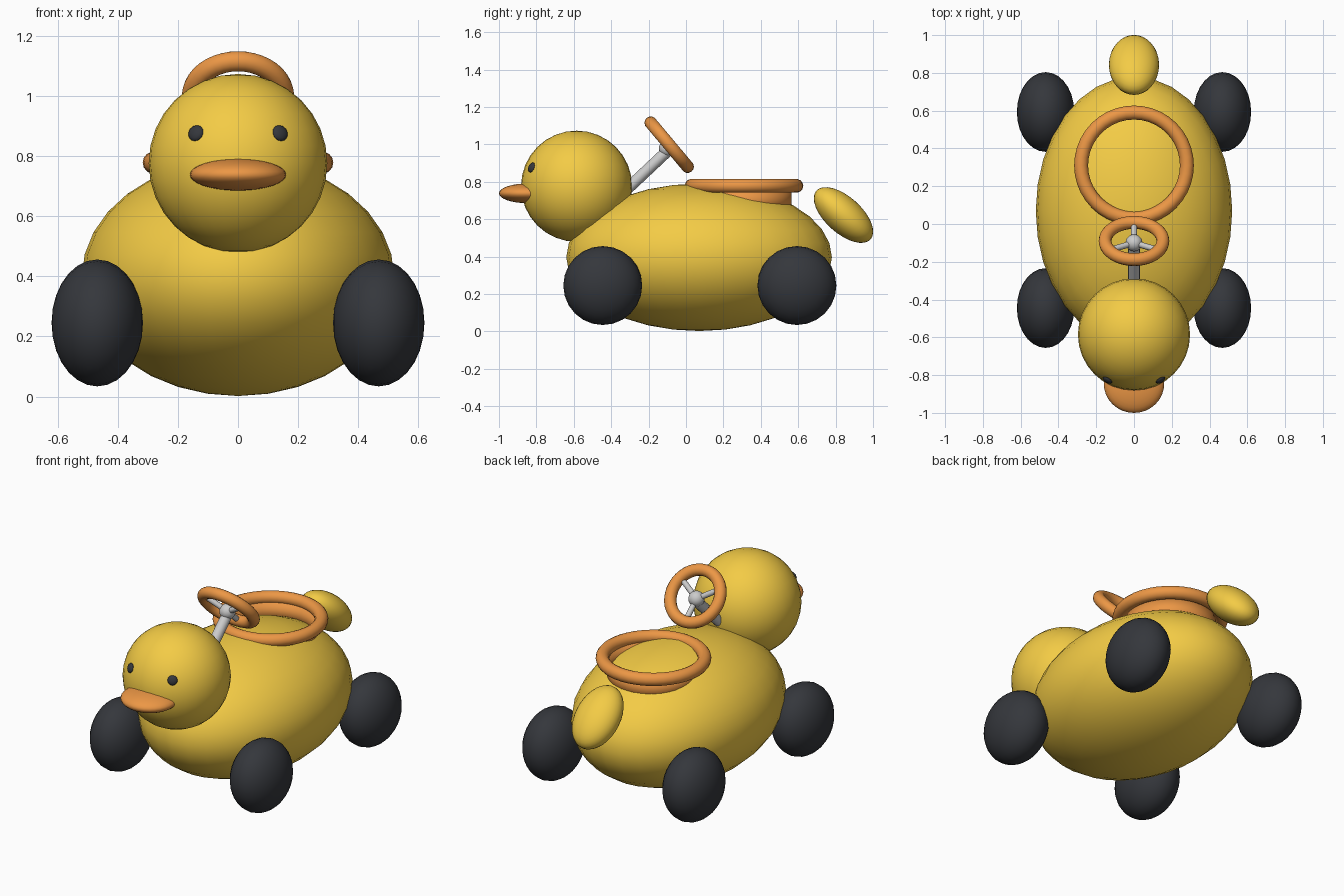
import bpy
from math import radians, cos, sin
from mathutils import Vector

if "Cube" in bpy.data.objects:
    bpy.data.objects.remove(bpy.data.objects["Cube"])


def material(name, rgb):
    m = bpy.data.materials.new(name)
    m.diffuse_color = (*rgb, 1)
    m.use_nodes = True
    m.node_tree.nodes["Principled BSDF"].inputs["Base Color"].default_value = m.diffuse_color
    return m


YELLOW = material("yellow", (0.90, 0.60, 0.06))
ORANGE = material("orange", (0.84, 0.31, 0.06))
BLACK = material("black", (0.035, 0.038, 0.045))


def finish(name, mat=None):
    o = bpy.context.object
    o.name = name
    bpy.ops.object.transform_apply(location=False, rotation=False, scale=True)
    bpy.ops.object.shade_smooth_by_angle(angle=radians(40))
    if mat:
        o.data.materials.append(mat)
    return o


def ellipsoid(name, loc, size, mat=None, rot=(0, 0, 0), seg=32, rings=16):
    bpy.ops.mesh.primitive_uv_sphere_add(segments=seg, ring_count=rings, radius=1,
                                         location=loc, rotation=rot)
    bpy.context.object.scale = size
    return finish(name, mat)


def ring(name, loc, major, minor, mat, rot=(0, 0, 0)):
    bpy.ops.mesh.primitive_torus_add(major_radius=major, minor_radius=minor, major_segments=40,
                                     minor_segments=14, location=loc, rotation=rot)
    return finish(name, mat)


def rod(name, a, b, radius):
    a, b = Vector(a), Vector(b)
    d = b - a
    bpy.ops.mesh.primitive_cylinder_add(vertices=16, radius=radius, depth=d.length,
                                        location=(a + b) / 2,
                                        rotation=d.to_track_quat('Z', 'Y').to_euler())
    return finish(name)


# body, head, beak and tail
ellipsoid("body", (0, 0.07, 0.396), (0.52, 0.71, 0.394), YELLOW)
ellipsoid("head", (0, -0.585, 0.776), (0.297, 0.297, 0.297), YELLOW)
ellipsoid("beak", (0, -0.845, 0.738), (0.16, 0.155, 0.053), ORANGE)
ellipsoid("tail", (0, 0.842, 0.622), (0.133, 0.195, 0.097), YELLOW, (radians(-42), 0, 0))

# eyes and wheels, mirrored left and right
for s, side in ((-1, "left"), (1, "right")):
    out = Vector((s * 0.14, -0.24, 0.10))
    ellipsoid(side + "_eye", Vector((0, -0.585, 0.776)) + out, (0.028, 0.028, 0.014), BLACK,
              out.to_track_quat('Z', 'Y').to_euler(), 12, 8)
    for y, end in ((-0.445, "front"), (0.593, "back")):
        ellipsoid(f"{end}_{side}_wheel", (s * 0.468, y, 0.245), (0.211, 0.211, 0.152), BLACK,
                  (0, radians(90), 0), 24, 14)

# seat rim with its supporting wall
ring("seat_rim", (0, 0.31, 0.778), 0.28, 0.037, ORANGE)
bpy.ops.mesh.primitive_cylinder_add(vertices=40, radius=0.255, depth=0.12,
                                    end_fill_type='NOTHING', location=(0, 0.31, 0.70))
wall = finish("seat_wall", ORANGE)
thick = wall.modifiers.new("thickness", 'SOLIDIFY')
thick.thickness = 0.01

# steering wheel, hub, spokes and column
tilt = radians(50)
centre = Vector((0, -0.09, 0.998))
hub = centre - Vector((0, 0.01, 0.02))
ring("steering_wheel", centre, 0.153, 0.034, ORANGE, (-tilt, 0, 0))
ellipsoid("steering_hub", hub, (0.045, 0.045, 0.045), seg=20, rings=12)
for i in range(3):
    a = radians(90 + 120 * i)
    tip = centre + 0.15 * Vector((cos(a), sin(a) * cos(tilt), -sin(a) * sin(tilt)))
    rod(f"steering_spoke_{i + 1}", hub, tip, 0.016)
rod("steering_column", (0, -0.38, 0.70), hub - Vector((0, 0.0, 0.015)), 0.031)
